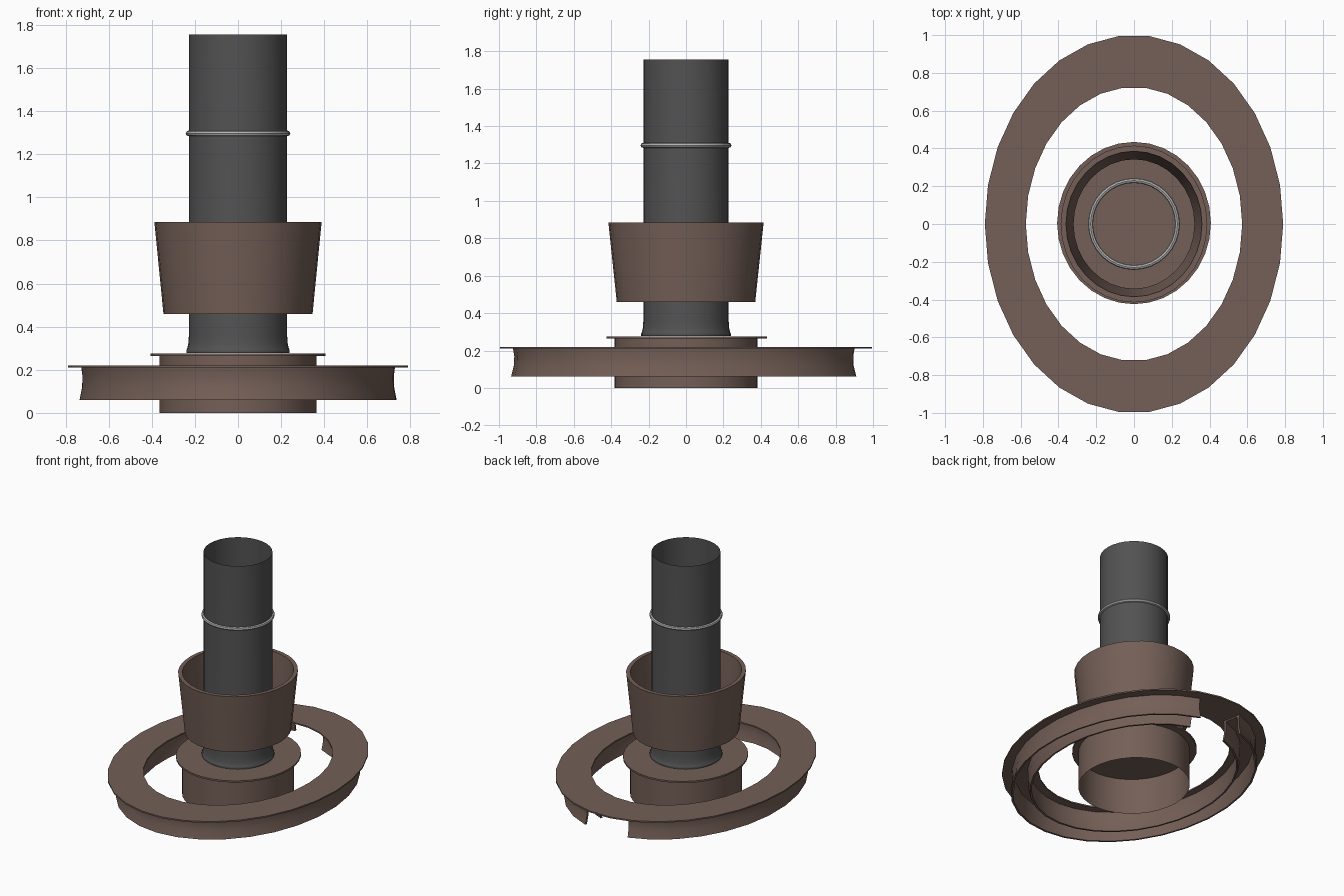
import bpy, bmesh, math

if "Cube" in bpy.data.objects:
    bpy.data.objects.remove(bpy.data.objects["Cube"])


def material(name, rgb):
    m = bpy.data.materials.new(name)
    m.diffuse_color = (*rgb, 1)
    m.use_nodes = True
    m.node_tree.nodes["Principled BSDF"].inputs["Base Color"].default_value = m.diffuse_color
    return m


BROWN = material("brown", (0.175, 0.115, 0.095))
DARK = material("dark_grey", (0.085, 0.085, 0.085))
SILVER = material("silver", (0.45, 0.45, 0.45))


def lathe(name, profile, mat, segs=32, sx=1.0, sy=1.0, cy=0.0, closed=False,
          start=0.0, sweep=360.0, caps=False):
    """Turn an (r, z) profile around z, scaled to an ellipse, full or partial."""
    bm = bmesh.new()
    full = sweep >= 360
    rings = []
    for i in range(segs if full else segs + 1):
        a = math.radians(start + sweep * i / segs)
        rings.append([bm.verts.new((r * sx * math.cos(a), r * sy * math.sin(a) + cy, z))
                      for r, z in profile])
    n = len(profile)
    for i in range(segs):
        a, b = rings[i], rings[(i + 1) % len(rings)]
        for j in range(n if closed else n - 1):
            k = (j + 1) % n
            bm.faces.new((a[j], b[j], b[k], a[k]))
    if caps:
        bm.faces.new(rings[0])
        bm.faces.new(rings[-1])
    bmesh.ops.remove_doubles(bm, verts=bm.verts, dist=1e-5)
    bmesh.ops.recalc_face_normals(bm, faces=bm.faces)
    me = bpy.data.meshes.new(name)
    bm.to_mesh(me)
    bm.free()
    ob = bpy.data.objects.new(name, me)
    bpy.context.collection.objects.link(ob)
    me.materials.append(mat)
    bpy.ops.object.select_all(action='DESELECT')
    ob.select_set(True)
    bpy.context.view_layer.objects.active = ob
    bpy.ops.object.shade_smooth_by_angle(angle=math.radians(30))
    return ob


# Flat oval plate of the outer ring
lathe("ring_plate", [(1.0, 0.21), (1.0, 0.22), (0.725, 0.22), (0.725, 0.21)],
      BROWN, segs=30, sx=0.79, closed=True)

# Channel walls under the plate, with a gap at the back
lathe("ring_channel", [(0.925, 0.21), (0.918, 0.17), (0.92, 0.12), (0.935, 0.06),
                       (0.92, 0.06), (0.906, 0.12), (0.904, 0.20),
                       (0.806, 0.20), (0.804, 0.12), (0.79, 0.06),
                       (0.775, 0.06), (0.79, 0.12), (0.79, 0.17), (0.785, 0.21)],
      BROWN, segs=28, sx=0.79, closed=True, start=103, sweep=333, caps=True)

# Hollow base collar and its closed flange
lathe("base_collar", [(0.365, 0.265), (0.365, 0.0)], BROWN, sy=1.05)
lathe("base_flange", [(0, 0.276), (0.407, 0.276), (0.407, 0.264), (0, 0.264)],
      BROWN, sy=1.055, cy=0.005)

# Flared sleeve floating around the pipe
lathe("tapered_sleeve", [(0.388, 0.885), (0.346, 0.46), (0.32, 0.46), (0.36, 0.885)],
      BROWN, sy=1.07, closed=True)

# Open pipe with a slight foot
lathe("pipe", [(0.228, 1.755), (0.228, 0.36), (0.231, 0.32), (0.237, 0.295),
               (0.240, 0.290), (0.240, 0.278)], DARK)

# Bead round the pipe
lathe("pipe_bead", [(0.23 + 0.013 * math.cos(t * math.pi / 4),
                     1.297 + 0.013 * math.sin(t * math.pi / 4)) for t in range(8)],
      SILVER, closed=True)
